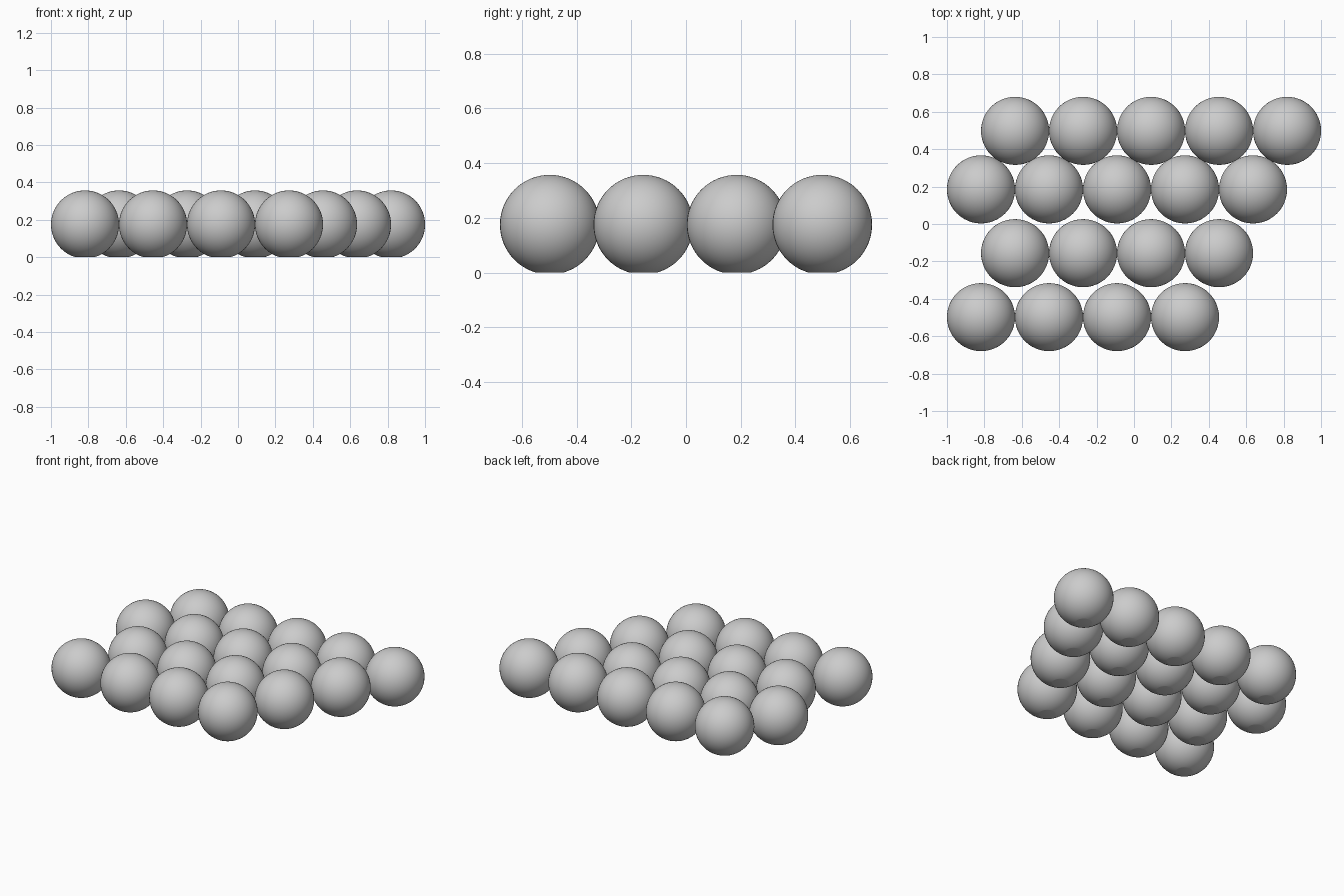
import bpy
import bmesh

cube = bpy.data.objects.get("Cube")
if cube:
    bpy.data.objects.remove(cube, do_unlink=True)

RADIUS = 0.182
CENTRE_Z = 0.175
SPACING = 0.3636

grey = bpy.data.materials.new("plain grey")
grey.use_nodes = True
colour = (0.6, 0.6, 0.6, 1)
grey.diffuse_color = colour
grey.node_tree.nodes["Principled BSDF"].inputs["Base Color"].default_value = colour

# Ball with a small flat foot
bm = bmesh.new()
bmesh.ops.create_uvsphere(bm, u_segments=48, v_segments=32, radius=RADIUS)
cut = bmesh.ops.bisect_plane(
    bm, geom=bm.verts[:] + bm.edges[:] + bm.faces[:],
    plane_co=(0, 0, -CENTRE_Z), plane_no=(0, 0, -1), clear_outer=True)
rim = [g for g in cut["geom_cut"] if isinstance(g, bmesh.types.BMEdge)]
bmesh.ops.contextual_create(bm, geom=rim)
bmesh.ops.recalc_face_normals(bm, faces=bm.faces[:])
for face in bm.faces:
    face.smooth = True
mesh = bpy.data.meshes.new("ball")
bm.to_mesh(mesh)
bm.free()
mesh.materials.append(grey)

# Staggered rows, front to back: row y, first ball x, ball count
rows = [(-0.498, -0.818, 4), (-0.156, -0.636, 4),
        (0.185, -0.818, 5), (0.498, -0.636, 5)]
for r, (y, x, count) in enumerate(rows, 1):
    for i in range(count):
        ball = bpy.data.objects.new(f"ball_row{r}_{i + 1}", mesh)
        ball.location = (x + i * SPACING, y, CENTRE_Z)
        bpy.context.collection.objects.link(ball)
